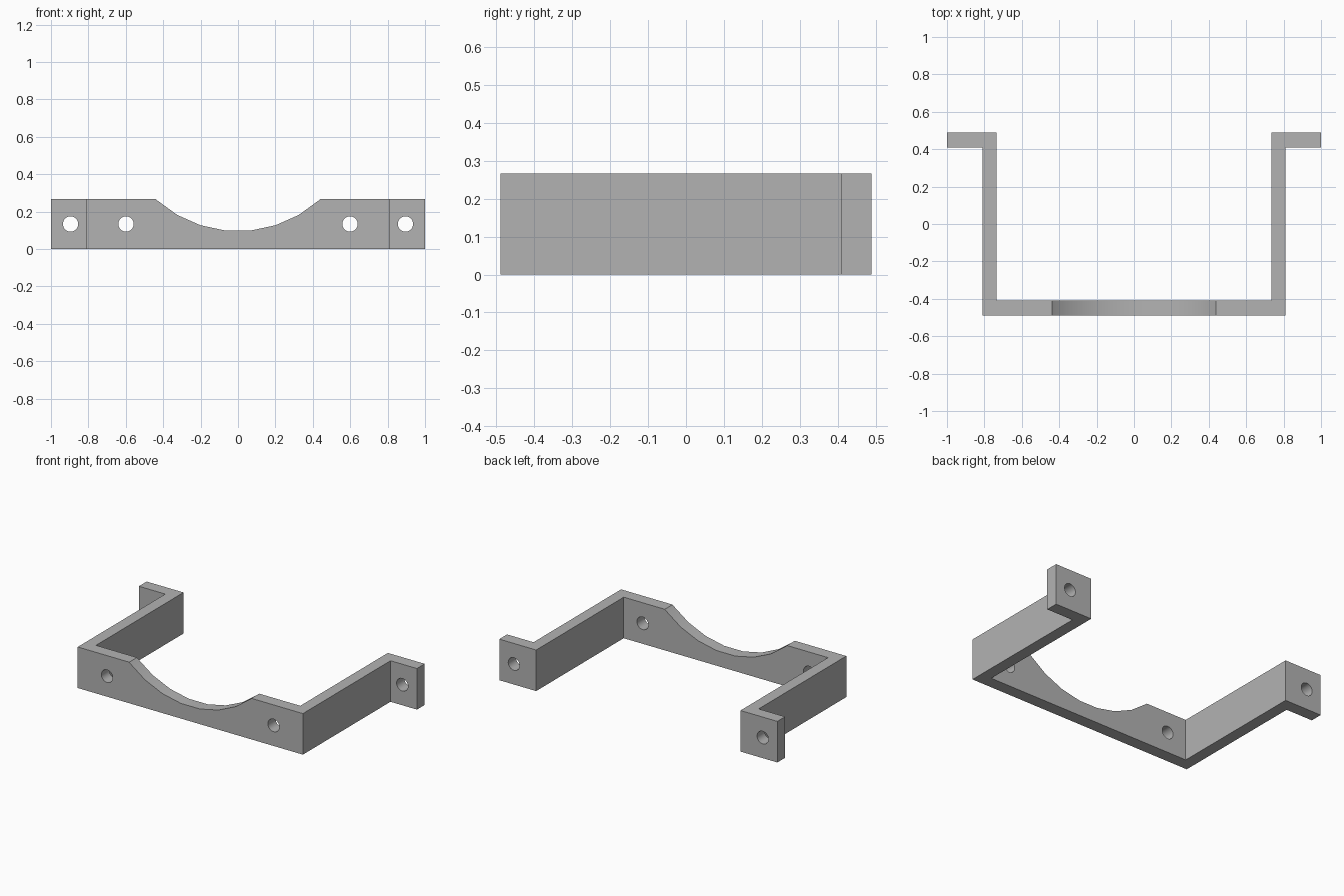
import bpy, bmesh, math
from mathutils import Vector

if "Cube" in bpy.data.objects:
    bpy.data.objects.remove(bpy.data.objects["Cube"], do_unlink=True)

HEIGHT = 0.267
DEPTH = 0.49       # half depth
WALL = 0.08

grey = bpy.data.materials.new("plain grey")
grey.use_nodes = True
colour = (0.45, 0.45, 0.45, 1)
grey.diffuse_color = colour
grey.node_tree.nodes["Principled BSDF"].inputs["Base Color"].default_value = colour


def prism(name, points, offset):
    """Extrude a closed outline along the offset vector."""
    bm = bmesh.new()
    face = bm.faces.new([bm.verts.new(p) for p in points])
    geom = bmesh.ops.extrude_face_region(bm, geom=[face])["geom"]
    moved = [g for g in geom if isinstance(g, bmesh.types.BMVert)]
    bmesh.ops.translate(bm, verts=moved, vec=Vector(offset))
    bmesh.ops.recalc_face_normals(bm, faces=bm.faces[:])
    mesh = bpy.data.meshes.new(name)
    bm.to_mesh(mesh)
    bm.free()
    mesh.materials.append(grey)
    obj = bpy.data.objects.new(name, mesh)
    bpy.context.scene.collection.objects.link(obj)
    return obj


def round_cutter(name, x, z, radius, sides=30):
    """Cylinder running front to back, with a flat side at the bottom."""
    ring = []
    for i in range(sides):
        a = 2 * math.pi * (i + 0.5) / sides
        ring.append((x + radius * math.sin(a), -1, z - radius * math.cos(a)))
    return prism(name, ring, (0, 2, 0))


# Bent strap: front wall, two side arms and out-turned mounting tabs
half = [(0.81, -DEPTH), (0.81, DEPTH - WALL), (1, DEPTH - WALL),
        (1, DEPTH), (0.735, DEPTH), (0.735, WALL - DEPTH)]
outline = half + [(-x, y) for x, y in reversed(half)]
bracket = prism("bracket", [(x, y, 0) for x, y in outline], (0, 0, HEIGHT))

# Curved saddle in the front wall and four bolt holes
cutters = [round_cutter("saddle_cutter", 0, 0.745, 0.65)]
for side in (-1, 1):
    for x in (0.599, 0.895):
        cutters.append(round_cutter("bolt_hole_cutter", side * x, HEIGHT / 2, 0.041))

for cutter in cutters:
    mod = bracket.modifiers.new("cut", "BOOLEAN")
    mod.operation = "DIFFERENCE"
    mod.solver = "EXACT"
    mod.object = cutter

bpy.ops.object.select_all(action="DESELECT")
bracket.select_set(True)
bpy.context.view_layer.objects.active = bracket
for mod in list(bracket.modifiers):
    bpy.ops.object.modifier_apply(modifier=mod.name)
for cutter in cutters:
    bpy.data.objects.remove(cutter, do_unlink=True)

bpy.ops.object.shade_smooth_by_angle(angle=math.radians(30))
